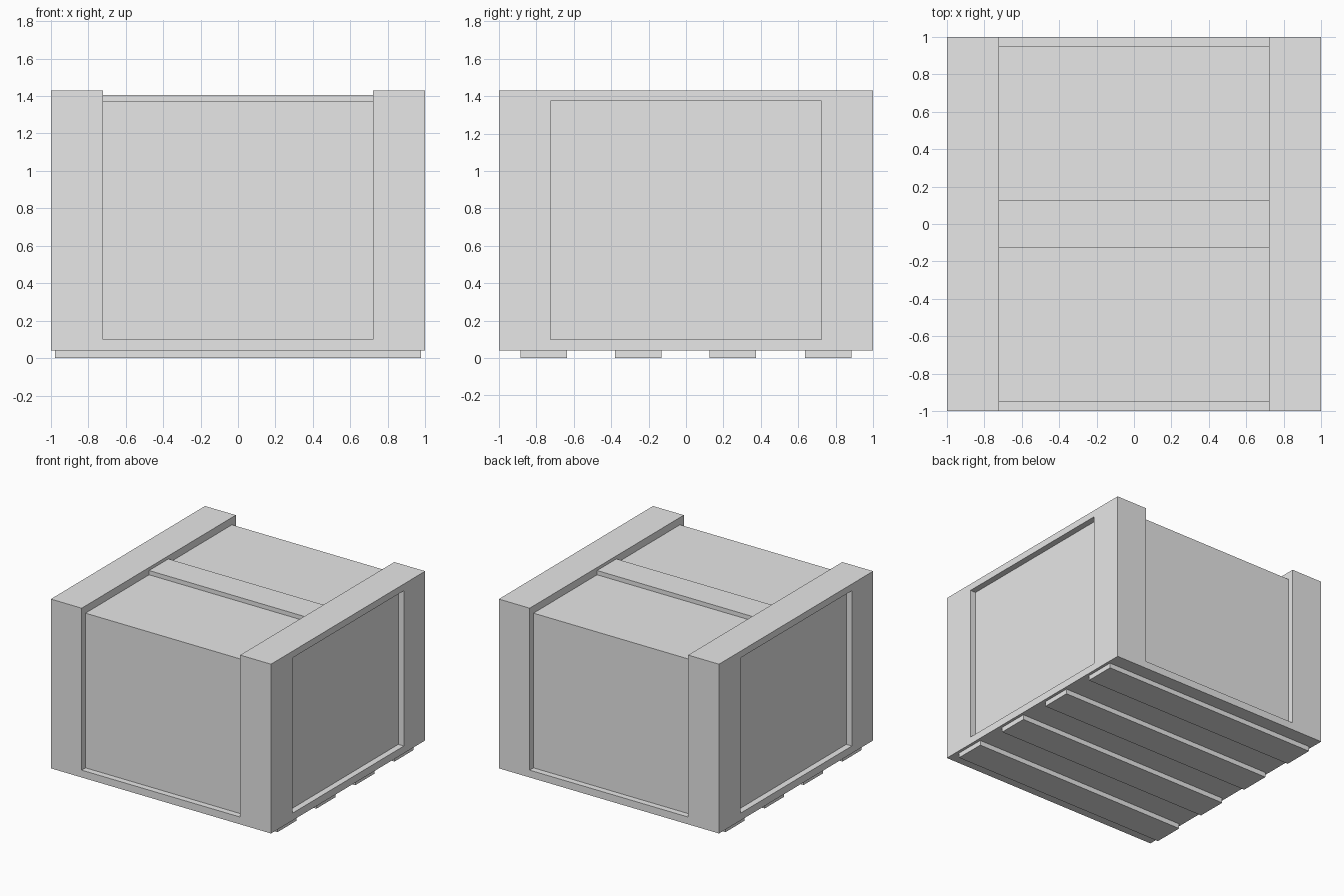
import bpy
import bmesh
from mathutils import Vector

# Remove the default cube
cube = bpy.data.objects.get("Cube")
if cube:
    bpy.data.objects.remove(cube, do_unlink=True)

# Single plain material
GREY = (0.8, 0.8, 0.8, 1.0)
grey = bpy.data.materials.new("plain grey")
grey.use_nodes = True
grey.diffuse_color = GREY
bsdf = next(n for n in grey.node_tree.nodes if n.type == 'BSDF_PRINCIPLED')
bsdf.inputs["Base Color"].default_value = GREY

# Main dimensions
BASE, TOP, LID = 0.04, 1.43, 1.37
INNER, RECESS = 0.72, 0.05


def box_mesh(low, high):
    """Box between two opposite corners."""
    bm = bmesh.new()
    bmesh.ops.create_cube(bm, size=1)
    low, high = Vector(low), Vector(high)
    for v in bm.verts:
        v.co = Vector([h if c > 0 else l for c, l, h in zip(v.co, low, high)])
    return bm


def add_object(name, bm):
    bmesh.ops.recalc_face_normals(bm, faces=bm.faces)
    mesh = bpy.data.meshes.new(name)
    bm.to_mesh(mesh)
    bm.free()
    mesh.materials.append(grey)
    obj = bpy.data.objects.new(name, mesh)
    bpy.context.collection.objects.link(obj)
    return obj


def add_box(name, low, high):
    return add_object(name, box_mesh(low, high))


# Crate body and the raised board across the lid
add_box("crate_body", (-INNER, -1 + RECESS, BASE), (INNER, 1 - RECESS, LID))
add_box("lid_board", (-INNER, -0.125, LID), (INNER, 0.125, 1.405))

# Low sills in front of the recessed end panels
add_box("front_sill", (-INNER, -1, BASE), (INNER, -1 + RECESS, 0.1))
add_box("back_sill", (-INNER, 1 - RECESS, BASE), (INNER, 1, 0.1))

# Side frames with a sunken rectangular panel on the outer face
for name, side in (("left_frame", 1), ("right_frame", -1)):
    xs = sorted((side * INNER, side))
    bm = box_mesh((xs[0], -1, BASE), (xs[1], 1, TOP))
    bmesh.ops.recalc_face_normals(bm, faces=bm.faces)
    outer = max(bm.faces, key=lambda f: f.normal.x * side)
    middle = outer.calc_center_median()
    bmesh.ops.inset_individual(bm, faces=[outer], thickness=0.05)
    for v in outer.verts:
        v.co.y = 0.724 if v.co.y > 0 else -0.724
        v.co.z = 1.375 if v.co.z > middle.z else 0.1
    bmesh.ops.inset_individual(bm, faces=[outer], thickness=0)
    for v in outer.verts:
        v.co.x -= side * RECESS
    add_object(name, bm)

# Runners under the crate
for i, y in enumerate((-0.76, -0.255, 0.25, 0.76)):
    add_box(f"runner_{i + 1}", (-0.977, y - 0.124, 0), (0.977, y + 0.124, BASE))
